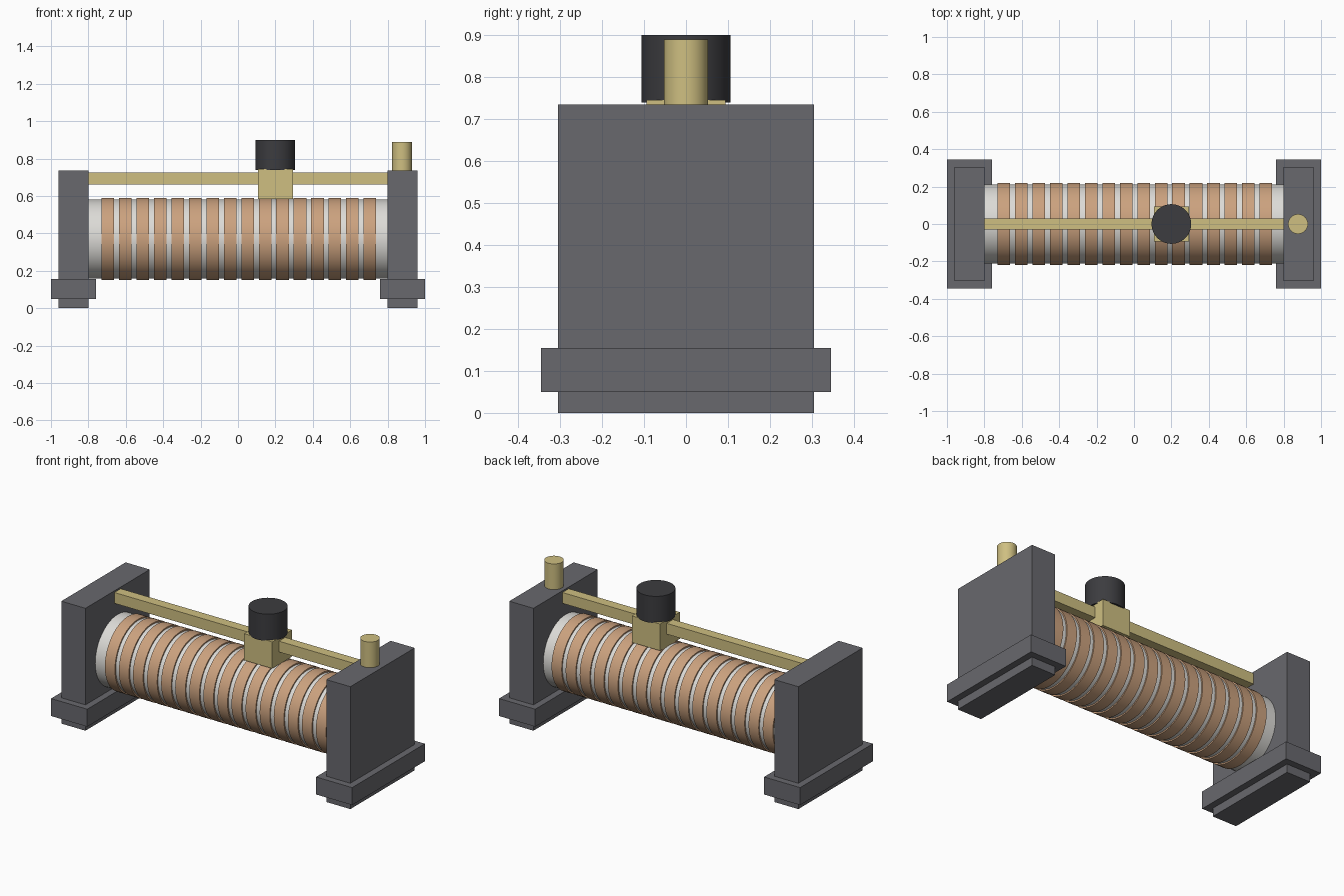
import bpy
import math

if "Cube" in bpy.data.objects:
    bpy.data.objects.remove(bpy.data.objects["Cube"])


def material(name, rgb):
    m = bpy.data.materials.new(name)
    m.diffuse_color = (*rgb, 1)
    m.use_nodes = True
    m.node_tree.nodes["Principled BSDF"].inputs["Base Color"].default_value = m.diffuse_color
    return m


iron = material("dark_grey", (0.14, 0.14, 0.155))
brass = material("brass", (0.62, 0.52, 0.22))
copper = material("copper", (0.60, 0.36, 0.21))
ceramic = material("ceramic", (0.72, 0.71, 0.68))
black = material("black", (0.045, 0.045, 0.05))


def finish(ob, name, mat):
    ob.name = name
    ob.data.materials.append(mat)
    return ob


def box(name, x, y, z, mat):
    """Box from (min, max) ranges on each axis."""
    bpy.ops.mesh.primitive_cube_add(size=1, location=[sum(r) / 2 for r in (x, y, z)])
    ob = bpy.context.object
    ob.scale = [r[1] - r[0] for r in (x, y, z)]
    bpy.ops.object.transform_apply(location=False, rotation=False, scale=True)
    return finish(ob, name, mat)


def cylinder(name, radius, length, loc, mat, along_x=False, sides=48):
    rot = (0, math.pi / 2, 0) if along_x else (0, 0, 0)
    bpy.ops.mesh.primitive_cylinder_add(vertices=sides, radius=radius, depth=length,
                                        location=loc, rotation=rot)
    bpy.ops.object.shade_smooth_by_angle()
    return finish(bpy.context.object, name, mat)


AXIS_Z = 0.37

# End plates and their feet
for side, s in (("left", -1), ("right", 1)):
    box(f"{side}_end_plate", sorted((s * 0.80, s * 0.96)), (-0.305, 0.305), (0, 0.735), iron)
    box(f"{side}_foot", sorted((s * 0.76, s * 1.0)), (-0.345, 0.345), (0.05, 0.155), iron)

# Ceramic core and copper windings
cylinder("core_tube", 0.212, 1.62, (0, 0, AXIS_Z), ceramic, along_x=True)
for i in range(16):
    x = -0.697 + i * 0.0935
    cylinder(f"winding_{i + 1}", 0.22, 0.067, (x, 0, AXIS_Z), copper, along_x=True)

# Slider rail, sliding contact and knob
box("slider_rail", (-0.81, 0.81), (-0.03, 0.03), (0.66, 0.725), brass)
box("slider_block", (0.107, 0.293), (-0.094, 0.094), (0.585, 0.745), brass)
cylinder("slider_knob", 0.106, 0.16, (0.2, 0, 0.82), black)

# Terminal post on the right plate
cylinder("terminal_post", 0.053, 0.168, (0.877, 0, 0.805), brass, sides=32)
